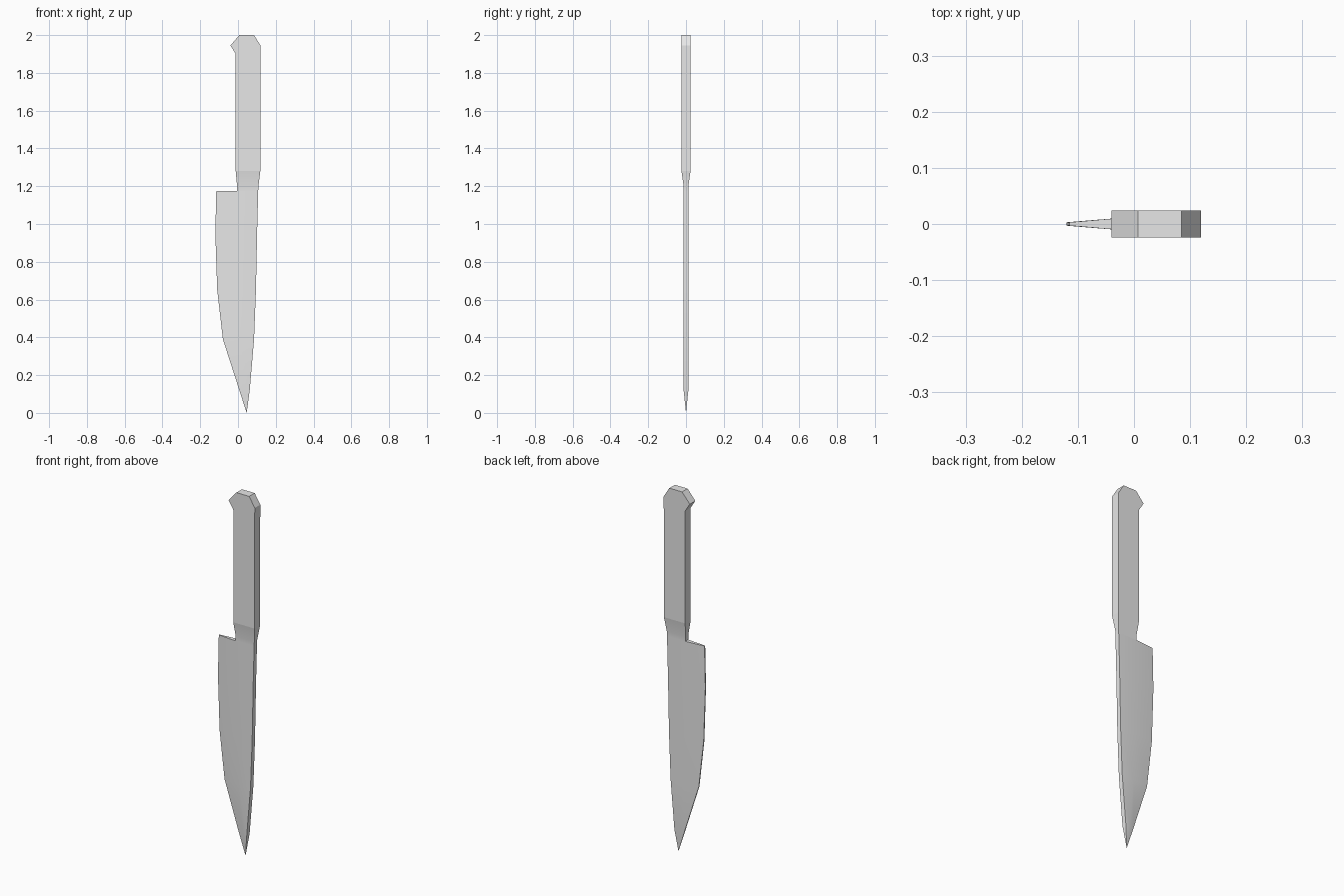
import bpy
import bmesh

if "Cube" in bpy.data.objects:
    bpy.data.objects.remove(bpy.data.objects["Cube"], do_unlink=True)

# One plain steel grey for the whole knife
GREY = (0.8, 0.8, 0.8, 1.0)
steel = bpy.data.materials.new("light_grey")
steel.use_nodes = True
steel.diffuse_color = GREY
steel.node_tree.nodes["Principled BSDF"].inputs["Base Color"].default_value = GREY


def finish(name, bm):
    """Turn a bmesh into a shaded object with the steel material."""
    bmesh.ops.remove_doubles(bm, verts=bm.verts, dist=0.0001)
    bmesh.ops.recalc_face_normals(bm, faces=bm.faces)
    mesh = bpy.data.meshes.new(name)
    bm.to_mesh(mesh)
    bm.free()
    mesh.materials.append(steel)
    obj = bpy.data.objects.new(name, mesh)
    bpy.context.collection.objects.link(obj)
    bpy.ops.object.select_all(action="DESELECT")
    obj.select_set(True)
    bpy.context.view_layer.objects.active = obj
    bpy.ops.object.shade_smooth_by_angle()


def loft(bm, sections):
    """Bridge sections; each is (z, [(x, half_thickness), ...])."""
    rings = []
    for z, half in sections:
        outline = [(x, -t) for x, t in half] + [(x, t) for x, t in reversed(half)]
        rings.append([bm.verts.new((x, y, z)) for x, y in outline])
    for a, b in zip(rings, rings[1:]):
        for i in range(len(a)):
            j = (i + 1) % len(a)
            bm.faces.new((a[i], a[j], b[j], b[i]))
    return rings


SPINE = 0.0125   # half thickness of the spine
EDGE = 0.003     # half thickness of the cutting edge
GRIP = 0.024     # half thickness of the handle

# Blade: height, cutting edge x, end of the wedge x, spine x
blade_rows = [
    (1.175, -0.115, -0.005, 0.107),
    (0.95, -0.12, -0.005, 0.101),
    (0.65, -0.11, 0.0, 0.095),
    (0.39, -0.08, 0.012, 0.085),
    (0.12, 0.007, 0.038, 0.062),
]
bm = bmesh.new()
sections = [(z, [(e, EDGE), (m, SPINE), (s, SPINE)]) for z, e, m, s in blade_rows]
rings = loft(bm, sections)
heel = rings[0]
bm.faces.new((heel[0], heel[1], heel[4], heel[5]))
# Blade point
tip = bm.verts.new((0.046, 0, 0))
last = rings[-1]
for i in range(len(last)):
    bm.faces.new((last[i], last[(i + 1) % len(last)], tip))
finish("blade", bm)

# Bolster flaring from the blade to the handle
bm = bmesh.new()
loft(bm, [
    (1.175, [(-0.005, SPINE), (0.107, SPINE)]),
    (1.2, [(-0.005, SPINE), (0.108, SPINE)]),
    (1.28, [(-0.012, GRIP), (0.118, GRIP)]),
])
finish("bolster", bm)

# Handle with chamfered butt and a small finger hook
handle_profile = [
    (-0.012, 1.28), (0.118, 1.28), (0.119, 1.945), (0.085, 2.0),
    (0.007, 2.0), (-0.04, 1.945), (-0.012, 1.9),
]
bm = bmesh.new()
front = [bm.verts.new((x, -GRIP, z)) for x, z in handle_profile]
back = [bm.verts.new((x, GRIP, z)) for x, z in handle_profile]
bm.faces.new(front)
bm.faces.new(back[::-1])
for i in range(1, len(front)):
    j = (i + 1) % len(front)
    bm.faces.new((front[i], front[j], back[j], back[i]))
finish("handle", bm)
